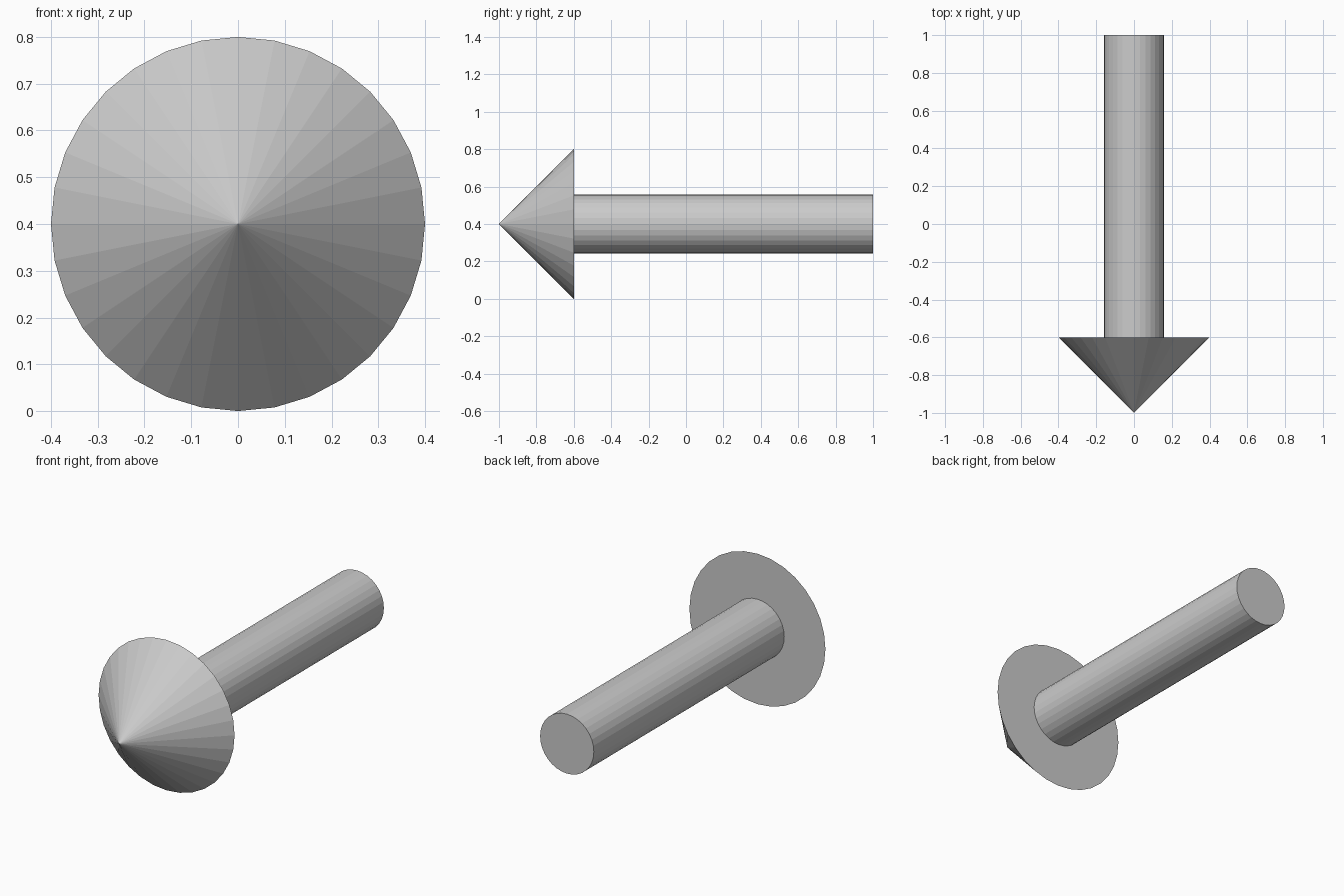
import bpy
from math import radians

if "Cube" in bpy.data.objects:
    bpy.data.objects.remove(bpy.data.objects["Cube"])

AXIS_Z = 0.4          # height of the arrow's centre line
NECK_Y = -0.6         # where the head meets the shaft


def along_y(name, r_back, r_front, y_back, y_front):
    """Flat-shaded 32-sided cone or cylinder lying along the y axis."""
    bpy.ops.mesh.primitive_cone_add(
        vertices=32, radius1=r_back, radius2=r_front, depth=y_back - y_front,
        location=(0, (y_back + y_front) / 2, AXIS_Z),
        rotation=(radians(90), 0, 0))
    bpy.context.object.name = name


# Pointed head facing the front
along_y("arrow_head", 0.4, 0.0, NECK_Y, -1.0)
# Round shaft behind it
along_y("arrow_shaft", 0.158, 0.158, 1.0, NECK_Y)
